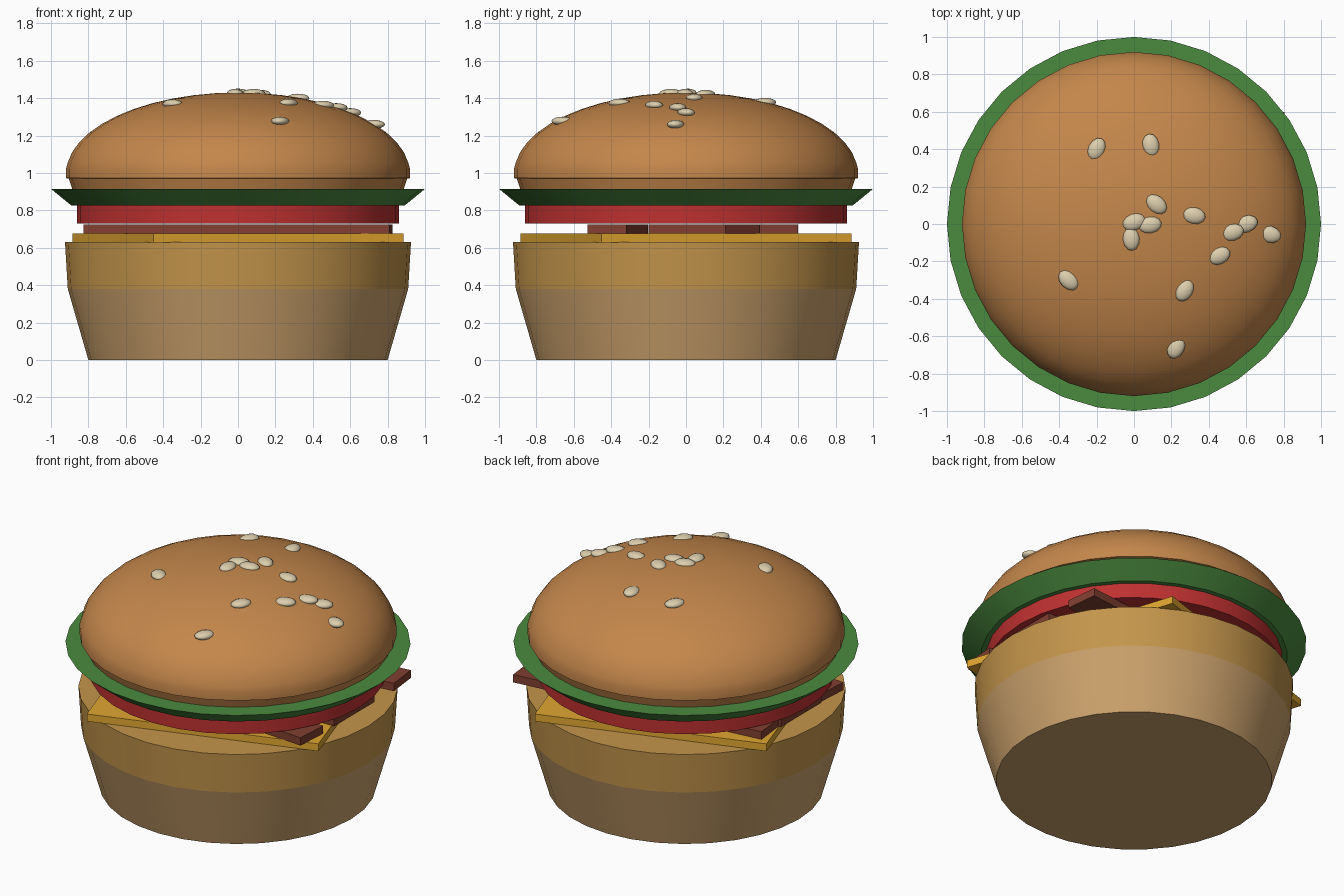
import bpy, bmesh, math
from mathutils import Matrix

if "Cube" in bpy.data.objects:
    bpy.data.objects.remove(bpy.data.objects["Cube"])


def material(name, rgb):
    m = bpy.data.materials.new(name)
    m.diffuse_color = (*rgb, 1)
    m.use_nodes = True
    m.node_tree.nodes["Principled BSDF"].inputs["Base Color"].default_value = m.diffuse_color
    return m


TAN = material("bun_tan", (0.60, 0.36, 0.15))
GOLD = material("bun_golden", (0.55, 0.30, 0.07))
CRUST = material("bun_crust", (0.55, 0.24, 0.07))
CHEESE = material("cheese_yellow", (0.75, 0.38, 0.03))
BACON = material("bacon_brown", (0.22, 0.05, 0.03))
TOMATO = material("tomato_red", (0.52, 0.03, 0.03))
GREEN = material("lettuce_green", (0.07, 0.26, 0.05))
SEED = material("seed_cream", (0.72, 0.62, 0.42))


def finish(name, bm, mat, smooth=True):
    bmesh.ops.recalc_face_normals(bm, faces=bm.faces[:])
    mesh = bpy.data.meshes.new(name)
    bm.to_mesh(mesh)
    bm.free()
    mesh.materials.append(mat)
    obj = bpy.data.objects.new(name, mesh)
    bpy.context.collection.objects.link(obj)
    if smooth:
        for p in mesh.polygons:
            p.use_smooth = True
        mesh.set_sharp_from_angle(angle=math.radians(30))
    return obj


def lathe(name, profile, mat, sides=32):
    """Round part from (radius, z) points; ends are closed."""
    bm = bmesh.new()
    rings = []
    for r, z in profile:
        if r < 1e-4:
            rings.append([bm.verts.new((0, 0, z))])
        else:
            rings.append([bm.verts.new((r * math.cos(2 * math.pi * i / sides),
                                        r * math.sin(2 * math.pi * i / sides), z))
                          for i in range(sides)])
    for a, b in zip(rings, rings[1:]):
        for i in range(sides):
            j = (i + 1) % sides
            bm.faces.new((a[i], a[j], b[0]) if len(b) == 1 else (a[i], a[j], b[j], b[i]))
    for ring in (rings[0], rings[-1]):
        if len(ring) > 1:
            bm.faces.new(ring)
    return finish(name, bm, mat)


def slab(name, size, center, angle, mat):
    bm = bmesh.new()
    m = (Matrix.Translation(center) @ Matrix.Rotation(math.radians(angle), 4, 'Z')
         @ Matrix.Diagonal((*size, 1)))
    bmesh.ops.create_cube(bm, size=1, matrix=m)
    return finish(name, bm, mat, False)


# Lower bun in two tones
lathe("bottom_bun", [(0.80, 0), (0.91, 0.38)], TAN)
lathe("bottom_bun_rim", [(0.91, 0.38), (0.925, 0.63)], GOLD)

# Square cheese slice
slab("cheese_slice", (1.404, 1.404, 0.047), (0, 0, 0.6525), 18, CHEESE)

# Bacon strips
slab("bacon_front", (1.64, 0.21, 0.05), (0, -0.365, 0.70), -4, BACON)
slab("bacon_middle", (1.64, 0.41, 0.05), (0, 0.005, 0.70), 0, BACON)
slab("bacon_back", (1.64, 0.207, 0.05), (0, 0.405, 0.70), 6.4, BACON)

# Tomato and flared lettuce
lathe("tomato_slice", [(0.86, 0.73), (0.86, 0.825)], TOMATO)
lathe("lettuce_leaf", [(0.89, 0.825), (1.0, 0.915)], GREEN)

# Domed upper bun with a raised seam
RISE, BASE, RAD = 0.43, 1.0, 0.918
profile = [(0.885, 0.91), (0.905, 0.97), (0.92, 0.972), (0.92, 1.02)]
for k in range(1, 13):
    t = math.radians(90) * k / 12
    if k == 12:
        profile.append((0, BASE + RISE))
    else:
        profile.append((RAD * math.cos(t), BASE + RISE * math.sin(t)))
lathe("top_bun", profile, CRUST)

# Sesame seeds lying level on the dome: x, y, heading
seeds = [(-0.2, 0.4, 65), (0.09, 0.42, 100), (0.12, 0.105, -40), (0, 0.01, 20),
         (0.085, -0.005, 10), (-0.015, -0.08, 95), (0.32, 0.045, -10),
         (0.6, 0, 20), (0.525, -0.045, 15), (0.725, -0.055, -15),
         (0.455, -0.17, 25), (0.27, -0.355, 60), (-0.35, -0.3, -45),
         (0.225, -0.66, 65)]
for n, (x, y, a) in enumerate(seeds, 1):
    z = BASE + RISE * math.sqrt(1 - (x * x + y * y) / RAD ** 2) - 0.003
    bm = bmesh.new()
    m = (Matrix.Translation((x, y, z)) @ Matrix.Rotation(math.radians(a), 4, 'Z')
         @ Matrix.Diagonal((0.063, 0.045, 0.024, 1)))
    bmesh.ops.create_uvsphere(bm, u_segments=12, v_segments=8, radius=1, matrix=m)
    finish(f"sesame_seed_{n}", bm, SEED).data.set_sharp_from_angle(angle=math.radians(60))
